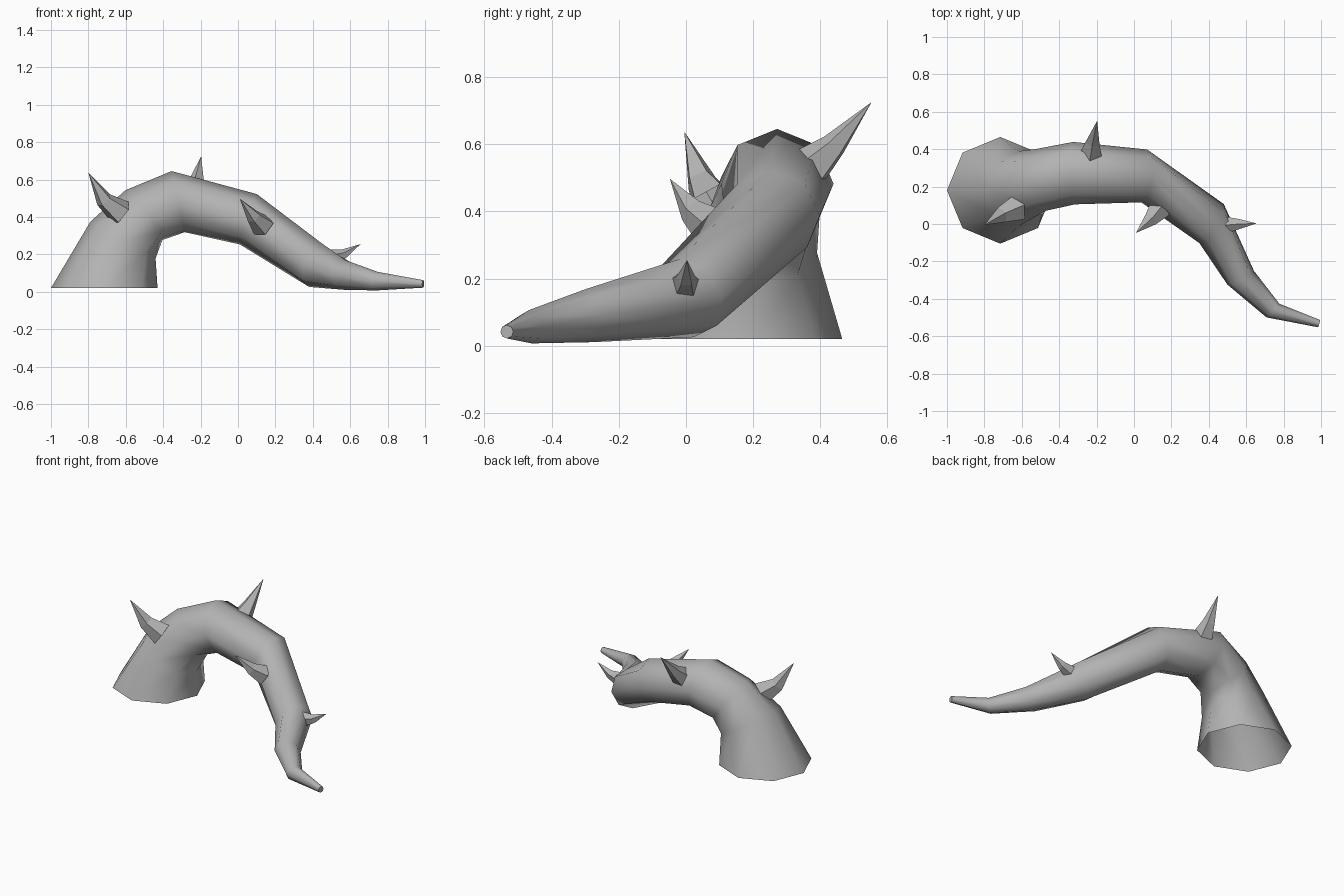
import bpy, bmesh, math
from mathutils import Vector

cube = bpy.data.objects.get("Cube")
if cube:
    bpy.data.objects.remove(cube, do_unlink=True)

grey = bpy.data.materials.new("plain grey")
grey.use_nodes = True
grey.diffuse_color = (0.45, 0.45, 0.45, 1)
grey.node_tree.nodes["Principled BSDF"].inputs["Base Color"].default_value = (0.45, 0.45, 0.45, 1)


def loft(name, rings, sides, tip=None, cap=False, smooth_angle=None, turn=0.0):
    """Skin a row of (centre, direction, radius) rings, ending in a point, a cap or open."""
    bm = bmesh.new()
    loops = []
    for centre, direction, radius in rings:
        n = Vector(direction).normalized()
        side = Vector((0, 0, 1)).cross(n).normalized()
        up = n.cross(side)
        angles = [turn + math.tau * i / sides for i in range(sides)]
        loops.append([bm.verts.new(Vector(centre) + radius * (math.cos(a) * side + math.sin(a) * up))
                      for a in angles])
    for low, high in zip(loops, loops[1:]):
        for i in range(sides):
            j = (i + 1) % sides
            bm.faces.new((low[i], low[j], high[j], high[i]))
    if tip:
        point = bm.verts.new(tip)
        for i in range(sides):
            bm.faces.new((loops[-1][i], loops[-1][(i + 1) % sides], point))
    if cap:
        bm.faces.new(loops[-1])
    mesh = bpy.data.meshes.new(name)
    bm.to_mesh(mesh)
    bm.free()
    mesh.materials.append(grey)
    obj = bpy.data.objects.new(name, mesh)
    bpy.context.collection.objects.link(obj)
    if smooth_angle:
        bpy.ops.object.select_all(action="DESELECT")
        obj.select_set(True)
        bpy.context.view_layer.objects.active = obj
        bpy.ops.object.shade_smooth_by_angle(angle=math.radians(smooth_angle))
    return obj


# Arching stem, open at the root and tapering to a blunt end
stem = [
    ((-0.715, 0.18, 0.02), (0.001, 0, 1), 0.285),
    ((-0.615, 0.19, 0.277), (0.49, 0, 0.87), 0.2),
    ((-0.503, 0.235, 0.41), (0.78, 0.15, 0.6), 0.167),
    ((-0.32, 0.272, 0.482), (0.98, 0.03, 0.21), 0.167),
    ((0.055, 0.257, 0.388), (0.93, -0.1, -0.32), 0.142),
    ((0.415, 0.002, 0.142), (0.8, -0.5, -0.33), 0.123),
    ((0.57, -0.287, 0.09), (0.45, -0.88, -0.15), 0.08),
    ((0.743, -0.463, 0.057), (0.72, -0.68, -0.1), 0.05),
    ((0.99, -0.533, 0.042), (0.96, -0.27, -0.03), 0.02),
]
loft("stem", stem, 8, cap=True, smooth_angle=50)

# Bent thorns: base centre, middle centre, tip, base radius
thorns = {
    "root_thorn": ((-0.625, 0.085, 0.42), (-0.715, 0.045, 0.49), (-0.8, -0.005, 0.637), 0.075),
    "crest_thorn": ((-0.23, 0.375, 0.535), (-0.22, 0.44, 0.595), (-0.197, 0.552, 0.725), 0.065),
    "inner_thorn": ((0.135, 0.08, 0.35), (0.085, 0.02, 0.4), (0.01, -0.048, 0.497), 0.065),
    "outer_thorn": ((0.5, -0.005, 0.183), (0.565, 0.0, 0.2), (0.655, 0.003, 0.255), 0.046),
}
for name, (base, middle, tip, radius) in thorns.items():
    b, m, t = Vector(base), Vector(middle), Vector(tip)
    loft(name, [(b, m - b, radius), (m, t - b, radius * 0.62)], 5, tip=t, turn=math.pi / 2)
